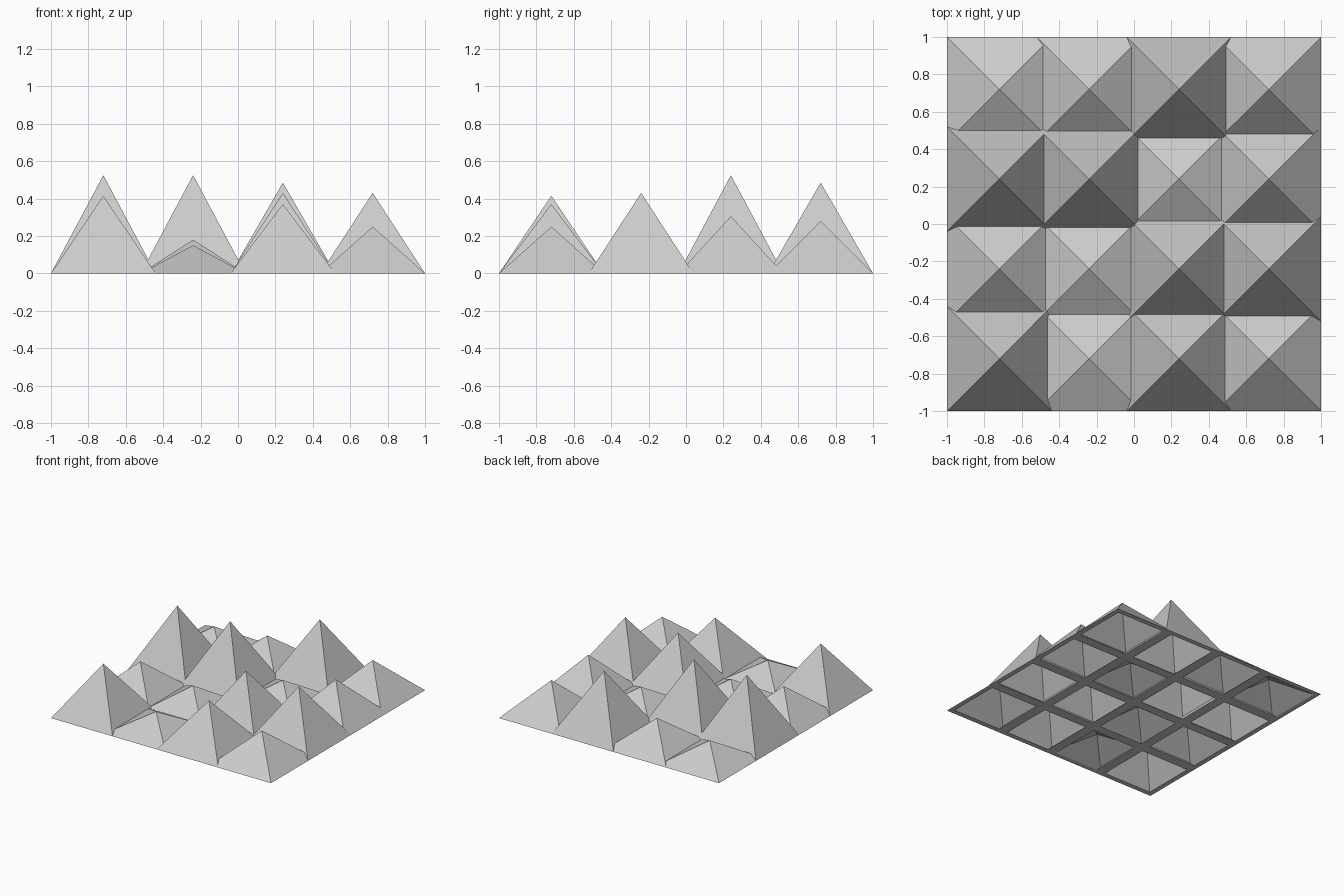
import bpy
import bmesh

cube = bpy.data.objects.get("Cube")
if cube:
    bpy.data.objects.remove(cube, do_unlink=True)

PITCH = 0.48       # spacing between peaks
HALF = 0.28        # half width of each pyramid base
RIM = 0.04         # width of the flat rim underneath

# Peak heights, rows from front to back, each from right to left
HEIGHTS = [
    [0.415, 0.15, 0.37, 0.25],
    [0.25, 0.18, 0.43, 0.43],
    [0.525, 0.525, 0.17, 0.305],
    [0.17, 0.225, 0.485, 0.28],
]

grey = bpy.data.materials.new("light grey")
grey.use_nodes = True
colour = (0.6, 0.6, 0.6, 1)
grey.diffuse_color = colour
grey.node_tree.nodes["Principled BSDF"].inputs["Base Color"].default_value = colour


def add_skin(bm, half, height, inward):
    """Four sloping faces over a square; returns the square's corners."""
    corners = [bm.verts.new((sx * half, sy * half, 0))
               for sx, sy in ((-1, -1), (1, -1), (1, 1), (-1, 1))]
    tip = bm.verts.new((0, 0, height))
    for a, b in zip(corners, corners[1:] + corners[:1]):
        bm.faces.new((b, a, tip) if inward else (a, b, tip))
    return corners


def hollow_pyramid(name, x, y, height):
    bm = bmesh.new()
    inner = HALF - RIM
    outside = add_skin(bm, HALF, height, False)
    inside = add_skin(bm, inner, height * inner / HALF, True)
    # Flat rim joining the outer and inner skins
    for i in range(4):
        j = (i + 1) % 4
        bm.faces.new((outside[j], outside[i], inside[i], inside[j]))
    mesh = bpy.data.meshes.new(name)
    bm.to_mesh(mesh)
    bm.free()
    mesh.materials.append(grey)
    obj = bpy.data.objects.new(name, mesh)
    obj.location = (x, y, 0)
    bpy.context.collection.objects.link(obj)


# Grid of overlapping peaks
for row, heights in enumerate(HEIGHTS):
    for col, height in enumerate(heights):
        hollow_pyramid(f"pyramid_row{row + 1}_column{col + 1}",
                       (col - 1.5) * PITCH, (row - 1.5) * PITCH, height)
